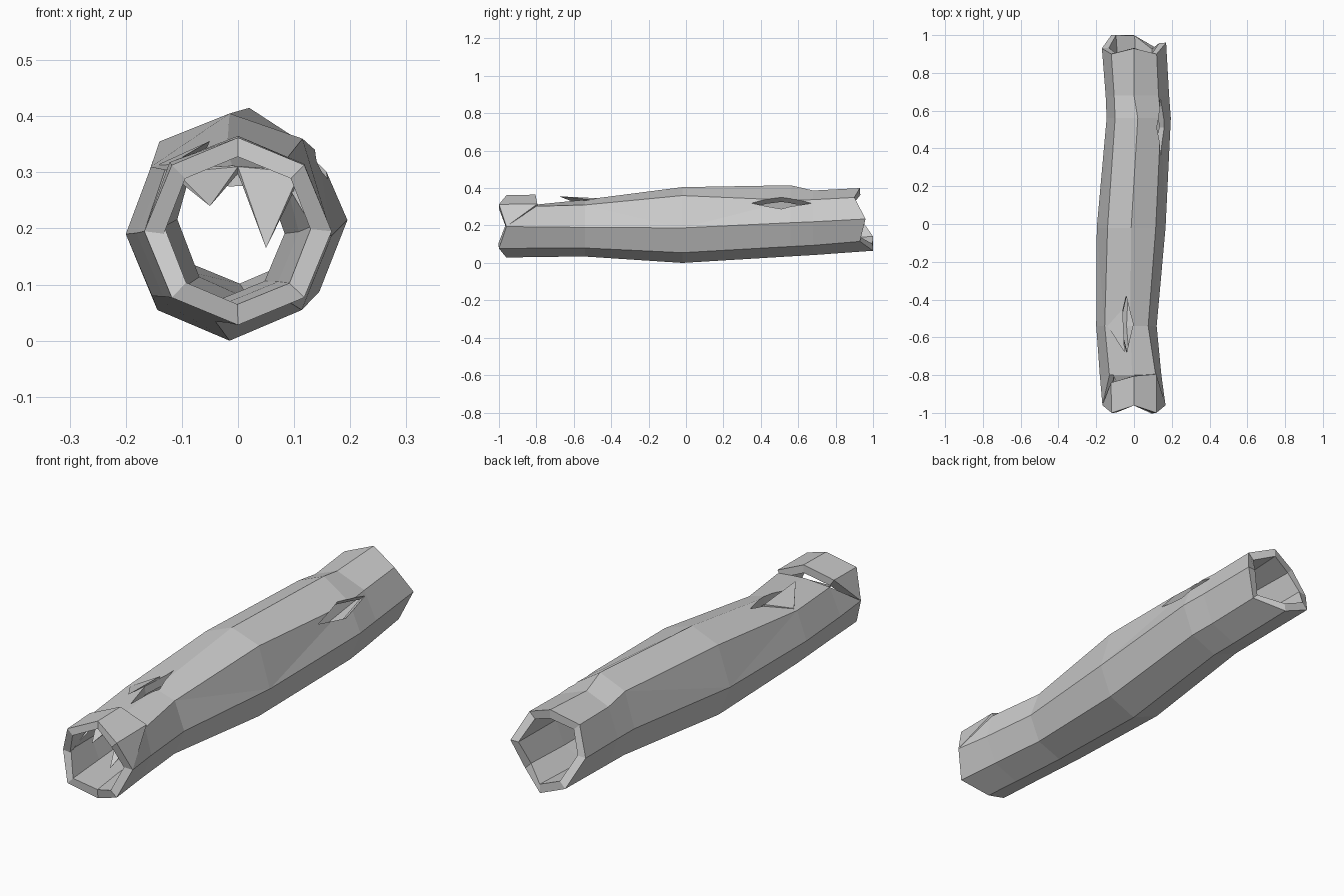
import bpy, bmesh, math
from mathutils import Vector

if "Cube" in bpy.data.objects:
    bpy.data.objects.remove(bpy.data.objects["Cube"])

grey = bpy.data.materials.new("weathered_grey")
grey.diffuse_color = (0.6, 0.6, 0.6, 1)
grey.use_nodes = True
grey.node_tree.nodes["Principled BSDF"].inputs["Base Color"].default_value = grey.diffuse_color


def make(name, verts, faces, thickness=0):
    me = bpy.data.meshes.new(name)
    me.from_pydata(verts, [], faces)
    me.materials.append(grey)
    ob = bpy.data.objects.new(name, me)
    bpy.context.collection.objects.link(ob)
    if thickness:
        m = ob.modifiers.new("wall", 'SOLIDIFY')
        m.thickness, m.offset, m.use_even_offset = thickness, -1, False
    return ob


def ring(y, cx, cz, rx, rz, moved={}):
    """Eight points counterclockwise from the right; moved replaces (x, z)."""
    out = []
    for k in range(8):
        a = k * math.pi / 4
        x, z = moved.get(k, (cx + rx * math.cos(a), cz + rz * math.sin(a)))
        out.append((x, y[k] if isinstance(y, list) else y, z))
    return out


# Bark rings from the front mouth to the back mouth
rings = [
    ring([-.96, -1] * 4, 0, .195, .167, .167),
    ring(-.80, -.018, .192, .163, .16, {1: (.115, .303), 2: (-.01, .312), 3: (-.13, .305)}),
    ring(-.54, -.04, .19, .16, .156, {1: (.075, .31), 2: (-.02, .338), 3: (-.155, .31)}),
    ring(-.02, -.015, .187, .182, .187, {1: (.115, .36), 2: (-.015, .405), 3: (-.14, .355)}),
    ring(.56, .025, .215, .17, .18, {1: (.143, .335), 2: (.02, .415), 3: (-.1, .365)}),
    ring(.68, .018, .22, .168, .178, {1: (.13, .338), 2: (0, .387), 3: (-.105, .345)}),
    ring([.96, .9, .93, .9, .93, 1, 1, .93], 0, .235, .17, .17, {1: (.12, .35), 2: (0, .4)}),
]
faces = []
for i in range(6):
    for k in range(8):
        n = (k + 1) % 8
        a, b, c, d = i * 8 + k, i * 8 + 8 + k, i * 8 + 8 + n, i * 8 + n
        if i == 0 and k < 4:              # upper front is broken open
            if k == 0:
                faces.append((a, b, c))
            elif k == 3:
                faces.append((b, c, d))
        elif (i == 2 and k in (0,)) or (i == 3 and k == 3):
            faces += [(a, b, d), (b, c, d)]
        elif (i == 3 and k in (0,)) or (i == 2 and k == 3):
            faces += [(a, b, c), (a, c, d)]
        else:
            faces.append((a, b, c, d))
log = make("log_body", [p for r in rings for p in r], faces, .037)
bm = bmesh.new()
bm.from_mesh(log.data)
bmesh.ops.delete(bm, geom=[v for v in bm.verts if not v.link_faces], context='VERTS')
bm.to_mesh(log.data)
bm.free()


def cut_hole(centre, direction, half_len, half_wide):
    """Cut a long diamond knot hole through one wall."""
    d = Vector(direction).normalized()
    side = d.cross(Vector((0, 1, 0)))
    shape = [(0, -half_len), (half_wide, 0), (0, half_len), (-half_wide, 0)]
    v = [Vector(centre) + d * h + side * s + Vector((0, t, 0))
         for h in (-.09, .12) for s, t in shape]
    f = [(3, 2, 1, 0), (4, 5, 6, 7)] + [(j, (j + 1) % 4, (j + 1) % 4 + 4, j + 4) for j in range(4)]
    cutter = make("hole_cutter", v, f)
    cutter.hide_render = True
    b = bmesh.new()
    b.from_mesh(cutter.data)
    bmesh.ops.recalc_face_normals(b, faces=b.faces)
    b.to_mesh(cutter.data)
    b.free()
    m = log.modifiers.new("hole", 'BOOLEAN')
    m.operation, m.solver, m.object = 'DIFFERENCE', 'EXACT', cutter
    return cutter


# Knot holes on the top and on the right
cutters = [cut_hole((-.04, -.53, .33), (-.1, 0, 1), .15, .036),
           cut_hole((.143, .51, .322), (.75, 0, .65), .16, .036)]
bpy.context.view_layer.objects.active = log
log.select_set(True)
for m in list(log.modifiers):
    bpy.ops.object.modifier_apply(modifier=m.name)
for c in cutters:
    bpy.data.objects.remove(c)

# Raised bark collar over the broken front
cap = rings[0][:5] + [(.118, -.795, .315), (0, -.805, .365), (-.122, -.84, .318)]
make("front_collar", cap, [(0, 5, 1), (1, 5, 6, 2), (2, 6, 7, 3), (3, 7, 4)], .034)


# Splinters: hanging in the front mouth, and lifted beside the top hole
def splinter(name, a, b, tip, drop=.012):
    low = [(p[0], p[1], p[2] - drop) for p in (a, b)]
    make(name, [a, b, tip] + low, [(0, 2, 1), (3, 4, 2), (0, 3, 2), (1, 2, 4), (0, 1, 4, 3)])


splinter("left_mouth_splinter", (-.11, -.8, .30), (0, -.8, .31), (-.05, -.93, .24))
splinter("right_mouth_splinter", (0, -.8, .31), (.11, -.8, .30), (.05, -.95, .165))
splinter("top_hole_splinter", (-.14, -.54, .315), (-.06, -.45, .345), (-.05, -.68, .356))
